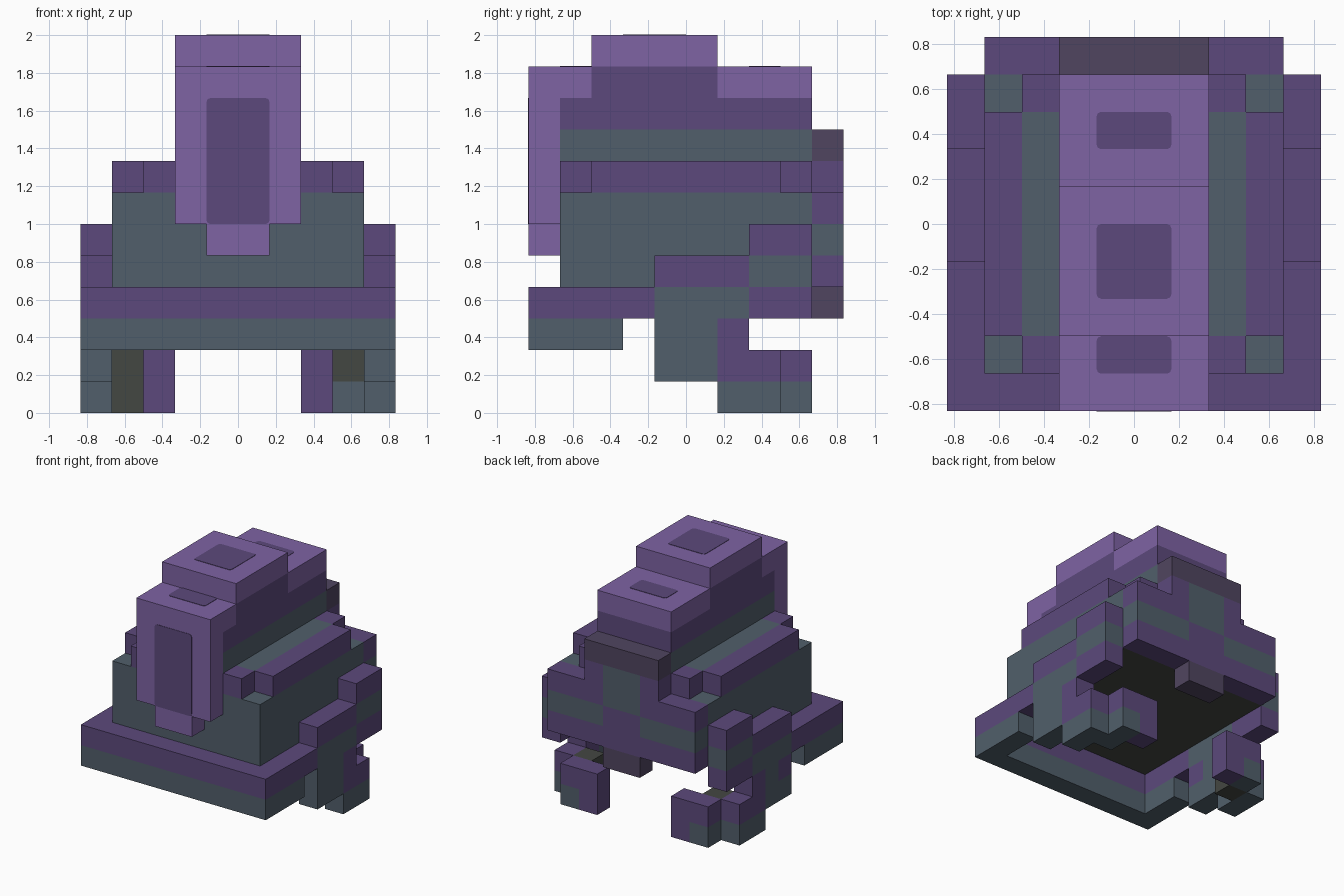
import bpy
import bmesh
from mathutils import Vector

cube = bpy.data.objects.get("Cube")
if cube:
    bpy.data.objects.remove(cube, do_unlink=True)

U = 1 / 6  # edge length of one building block


def linear(c):
    c /= 255
    return c / 12.92 if c <= 0.04045 else ((c + 0.055) / 1.055) ** 2.4


def material(name, rgb):
    mat = bpy.data.materials.new(name)
    col = tuple(linear(c) for c in rgb) + (1.0,)
    mat.diffuse_color = col
    mat.use_nodes = True
    bsdf = mat.node_tree.nodes["Principled BSDF"]
    bsdf.inputs["Base Color"].default_value = col
    bsdf.inputs["Roughness"].default_value = 0.9
    return mat


MATS = [material("light purple", (126, 99, 164)),
        material("purple", (92, 73, 124)),
        material("slate", (81, 95, 107)),
        material("charcoal", (68, 71, 66)),
        material("dusky purple", (80, 69, 96))]
LIGHT, PURPLE, SLATE, CHARCOAL, DUSKY = range(5)

# For each direction, the corners of a unit block's face in outward winding
SIDES = {(1, 0, 0): ((1, 0, 0), (1, 1, 0), (1, 1, 1), (1, 0, 1)),
         (-1, 0, 0): ((0, 0, 0), (0, 0, 1), (0, 1, 1), (0, 1, 0)),
         (0, 1, 0): ((0, 1, 0), (0, 1, 1), (1, 1, 1), (1, 1, 0)),
         (0, -1, 0): ((0, 0, 0), (1, 0, 0), (1, 0, 1), (0, 0, 1)),
         (0, 0, 1): ((0, 0, 1), (1, 0, 1), (1, 1, 1), (0, 1, 1)),
         (0, 0, -1): ((0, 0, 0), (0, 1, 0), (1, 1, 0), (1, 0, 0))}


def add_object(name, bm):
    mesh = bpy.data.meshes.new(name)
    bm.to_mesh(mesh)
    bm.free()
    for mat in MATS:
        mesh.materials.append(mat)
    obj = bpy.data.objects.new(name, mesh)
    bpy.context.collection.objects.link(obj)
    return obj


def block_part(name, boxes, side=1, rule=None):
    """Join boxes (x0, x1, y0, y1, z0, z1, colour) into one shell; later boxes repaint.
    side=-1 mirrors in x; rule(cell, normal, colour) may repaint single faces."""
    cells = {}
    for x0, x1, y0, y1, z0, z1, colour in boxes:
        if side < 0:
            x0, x1 = -x1, -x0
        for x in range(x0, x1):
            for y in range(y0, y1):
                for z in range(z0, z1):
                    cells[x, y, z] = colour
    bm = bmesh.new()
    verts = {}
    for cell, colour in cells.items():
        for normal, corners in SIDES.items():
            if tuple(a + b for a, b in zip(cell, normal)) in cells:
                continue
            loop = []
            for corner in corners:
                key = tuple(a + b for a, b in zip(cell, corner))
                if key not in verts:
                    verts[key] = bm.verts.new(Vector(key) * U)
                loop.append(verts[key])
            face = bm.faces.new(loop)
            face.material_index = rule(cell, normal, colour) if rule else colour
    bmesh.ops.dissolve_limit(bm, angle_limit=0.01, verts=bm.verts[:],
                             edges=bm.edges[:], delimit={'MATERIAL'})
    return add_object(name, bm)


def patch(name, centre, size, colour, thin):
    """Thin painted plate with clipped corners; thin is the flat axis."""
    bm = bmesh.new()
    bmesh.ops.create_cube(bm, size=1)
    for v in bm.verts:
        v.co = Vector([c * U + v.co[i] * (0.006 if i == thin else size[i] * U)
                       for i, c in enumerate(centre)])
    edges = [e for e in bm.edges
             if abs(e.verts[0].co[thin] - e.verts[1].co[thin]) > 0.003]
    bmesh.ops.bevel(bm, geom=edges, offset=0.02, segments=2, profile=0.5, affect='EDGES')
    for f in bm.faces:
        f.material_index = colour
    return add_object(name, bm)


# Hollow-fronted skirt around the front half
block_part("front_skirt", [(-5, 5, -5, -4, 3, 4, PURPLE), (-5, 5, -5, -4, 2, 3, SLATE)]
           + [b for x in (-5, 4) for b in ((x, x + 1, -4, -1, 3, 4, PURPLE),
                                           (x, x + 1, -4, -2, 2, 3, SLATE))])

# Body with a dark belly
block_part("body", [(-4, 4, -4, 4, 4, 7, SLATE)],
           rule=lambda c, n, col: CHARCOAL if n[2] < 0 else col)


# Shoulder ledges: slate strip on top, raised purple rim
def ledge_rule(cell, normal, colour):
    x = max(cell[0], -cell[0] - 1)
    return SLATE if normal[2] > 0 and x == 2 and -3 <= cell[1] < 3 else colour


for side, word in ((1, "left"), (-1, "right")):
    block_part(word + "_shoulder_ledge", [(2, 3, -4, 4, 7, 8, PURPLE),
                                          (3, 4, -3, 3, 7, 8, PURPLE)], side, ledge_rule)


# Hump along the top with painted flanks
def hump_rule(cell, normal, colour):
    x, y, z = cell
    if normal[2] == 0 and (z == 9 or (z == 10 and normal[0] and -3 <= y < 1)):
        return PURPLE
    return colour


block_part("hump", [(-2, 2, -4, 4, 7, 9, SLATE), (-2, 2, -4, 4, 9, 11, LIGHT),
                    (-2, 2, -3, 1, 11, 12, LIGHT)], rule=hump_rule)

# Face plate hanging over the front
block_part("face_plate", [(-2, 2, -5, -4, 6, 11, LIGHT), (-1, 1, -5, -4, 5, 6, LIGHT)])

# Painted patches
patch("face_patch", (0, -5, 8), (2, 0, 4), PURPLE, 1)
patch("front_top_patch", (0, -3.5, 11), (2, 1, 0), PURPLE, 2)
patch("middle_top_patch", (0, -1, 12), (2, 2, 0), PURPLE, 2)
patch("rear_top_patch", (0, 2.5, 11), (2, 1, 0), PURPLE, 2)

# Back panel with checker pattern, top cap and hanging tab
block_part("back_panel", [(-4, 4, 4, 5, 4, 7, PURPLE), (-2, 2, 4, 5, 7, 8, PURPLE),
                          (-4, -1, 4, 5, 5, 6, SLATE), (1, 4, 4, 5, 5, 6, SLATE),
                          (-1, 1, 4, 5, 6, 8, SLATE), (-2, 2, 4, 5, 8, 9, DUSKY),
                          (-1, 1, 4, 5, 3, 4, DUSKY)])

# Legs, hooked feet and rear side blocks
for side, word in ((1, "left"), (-1, "right")):
    leg = [(4, 5, -1, 2, 3, 4, SLATE), (4, 5, -1, 1, 1, 3, SLATE),
           (4, 5, 1, 2, 2, 3, PURPLE), (4, 5, -1, 2, 4, 5, PURPLE)]
    if side < 0:
        leg.append((4, 5, -1, 0, 2, 3, PURPLE))
    block_part(word + "_leg", leg, side)
    block_part(word + "_foot", [(4, 5, 1, 3, 1, 2, PURPLE), (4, 5, 1, 3, 0, 1, SLATE),
                                (3, 4, 2, 3, 1, 2, CHARCOAL),
                                (3, 4, 2, 3, 0, 1, SLATE if side > 0 else CHARCOAL),
                                (2, 4, 3, 4, 0, 2, PURPLE), (3, 4, 3, 4, 0, 1, SLATE)], side)
    block_part(word + "_rear_side_block", [(4, 5, 2, 4, 3, 6, PURPLE),
                                           (4, 5, 2, 4, 4, 5, SLATE)], side)
